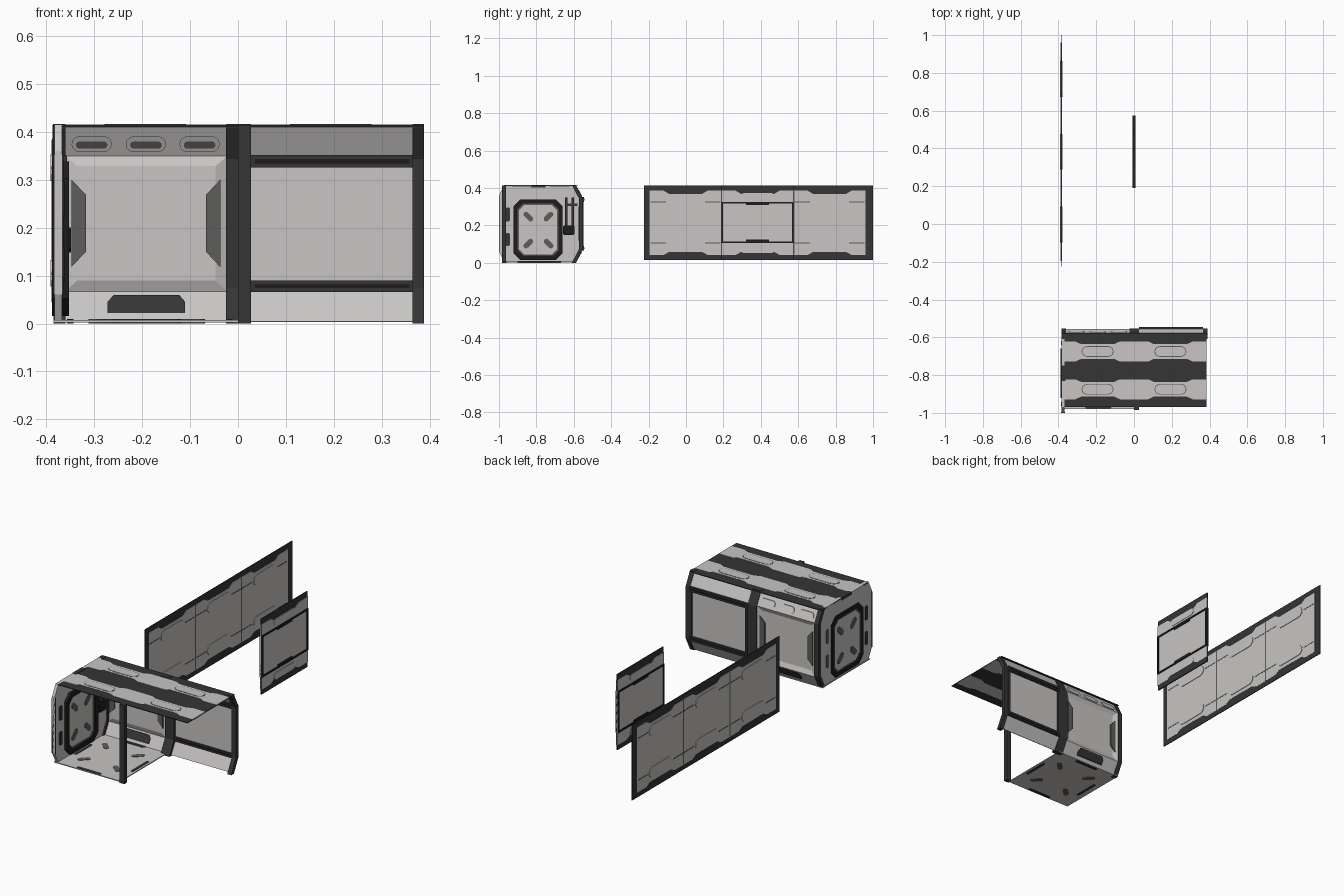
import bpy, bmesh, math

if "Cube" in bpy.data.objects:
    bpy.data.objects.remove(bpy.data.objects["Cube"])

def material(name, r, g, b):
    m = bpy.data.materials.new(name)
    m.diffuse_color = (r, g, b, 1)
    m.use_nodes = True
    m.node_tree.nodes["Principled BSDF"].inputs["Base Color"].default_value = m.diffuse_color
    return m

LIGHT = material("light_panel", 0.58, 0.56, 0.55)
DARK = material("dark_frame", 0.033, 0.035, 0.034)
BLACK = material("black_trim", 0.012, 0.012, 0.012)
GREY = material("vent_grey", 0.11, 0.11, 0.105)


def place(axis, u, v, w):
    return {'x': (w, u, v), 'y': (u, w, v), 'z': (u, v, w)}[axis]


def finish(name, bm, mat):
    bmesh.ops.recalc_face_normals(bm, faces=bm.faces)
    me = bpy.data.meshes.new(name)
    bm.to_mesh(me)
    bm.free()
    me.materials.append(mat)
    ob = bpy.data.objects.new(name, me)
    bpy.context.collection.objects.link(ob)
    return ob


def prism(name, pts, axis, a, b, mat, warp=None):
    """Extrude a 2D outline along an axis from a to b; warp bends it onto a slope."""
    bm = bmesh.new()
    ends = []
    for w in (a, b):
        co = [place(axis, u, v, w) for u, v in pts]
        if warp:
            co = [warp(*c) for c in co]
        ends.append([bm.verts.new(c) for c in co])
        bm.faces.new(ends[-1])
    n = len(pts)
    for i in range(n):
        j = (i + 1) % n
        bm.faces.new((ends[0][i], ends[0][j], ends[1][j], ends[1][i]))
    return finish(name, bm, mat)


def ring(name, outer, inner, axis, a, b, mat):
    """Frame between two outlines with equal point counts."""
    bm = bmesh.new()
    loops = [[bm.verts.new(place(axis, u, v, w)) for u, v in pts]
             for pts, w in ((outer, a), (outer, b), (inner, b), (inner, a))]
    n = len(outer)
    for k in range(4):
        p, q = loops[k], loops[(k + 1) % 4]
        for i in range(n):
            j = (i + 1) % n
            bm.faces.new((p[i], p[j], q[j], q[i]))
    return finish(name, bm, mat)


def rect(u0, u1, v0, v1, c=0.0):
    if c == 0:
        return [(u0, v0), (u1, v0), (u1, v1), (u0, v1)]
    return [(u0 + c, v0), (u1 - c, v0), (u1, v0 + c), (u1, v1 - c),
            (u1 - c, v1), (u0 + c, v1), (u0, v1 - c), (u0, v0 + c)]


def pill(cu, cv, length, width, deg=0):
    r, h, a = width / 2, (length - width) / 2, math.radians(deg)
    out = []
    for k in range(14):
        t = math.pi * (k if k < 7 else k - 1) / 6 - math.pi / 2
        u, v = r * math.cos(t) + (h if k < 7 else -h), r * math.sin(t)
        out.append((cu + u * math.cos(a) - v * math.sin(a),
                    cv + u * math.sin(a) + v * math.cos(a)))
    return out


S = 0.385  # length of one panel section

def wavy(u0, n, lo, hi, dlo, dhi):
    """Strip outline, wide at the section seams and narrow in the middle."""
    def edge(base, d):
        pts = []
        for i in range(n):
            s = u0 + i * S
            pts += [(s, base), (s + .075, base), (s + .105, base + d),
                    (s + S - .105, base + d), (s + S - .075, base)]
        return pts + [(u0 + n * S, base)]
    return edge(lo, dlo) + edge(hi, -dhi)[::-1]


# --- ceiling: dark sheet with two wavy light strips and raised ovals
prism("ceiling_sheet", rect(-.385, .385, -.97, -.578), 'z', .410, .414, DARK)
for cy in (-.675, -.875):
    prism("ceiling_strip", wavy(-.385, 2, cy - .053, cy + .053, .014, .014),
          'z', .409, .415, LIGHT)
    for cx in (-.193, .193):
        prism("ceiling_oval_rim", pill(cx, cy, .17, .056), 'z', .412, .4155, GREY)
        prism("ceiling_oval", pill(cx, cy, .162, .048), 'z', .412, .4165, LIGHT)

# --- floor of the left bay, with diagonal vents and edge slots
prism("floor", rect(-.385, .0, -.98, -.585), 'z', .002, .007, LIGHT)
for sx in (-1, 1):
    for sy in (-1, 1):
        prism("floor_vent", pill(-.19 + sx * .095, -.785 + sy * .09, .065, .026, 45 * sx * sy),
              'z', .0, .009, GREY)
for y in (-.968, -.6):
    prism("floor_edge_slot", rect(-.26, -.12, y - .008, y + .008, .006), 'z', .0, .009, DARK)
for x in (-.35, -.018):
    prism("floor_side_slot", rect(x - .007, x + .007, -.86, -.72, .005), 'z', .0, .009, DARK)

# --- back ribs and the front post
rib = [(-.588, .416), (-.552, .347), (-.552, .07), (-.588, .0),
       (-.61, .0), (-.572, .074), (-.572, .343), (-.61, .416)]
for x0, x1 in ((-.385, -.36), (-.025, .027), (.364, .388)):
    prism("back_rib", rib, 'x', x0, x1, DARK)
prism("front_post", rect(.0, .027, -.985, -.962), 'z', .0, .414, DARK)

# --- back wall slopes for both bays
UP = [(-.590, .414), (-.556, .350), (-.560, .349), (-.594, .413)]
LOW = [(-.556, .066), (-.590, .003), (-.594, .004), (-.560, .067)]
for x0, x1 in ((-.36, -.025), (.027, .364)):
    prism("wall_upper_slope", UP, 'x', x0, x1, LIGHT)
    prism("wall_lower_slope", LOW, 'x', x0, x1, LIGHT)


def up_warp(x, y, z):
    return (x, y - .558 - (z - .350) * .53, z)


def low_warp(x, y, z):
    return (x, y - .558 - (.066 - z) * .54, z)


# ovals on the upper slope and grille on the lower slope of the left bay
for x in (-.305, -.192, -.080):
    prism("slope_oval_rim", pill(x, .374, .084, .033), 'y', -.007, .006, LIGHT, up_warp)
    prism("slope_oval_vent", pill(x, .372, .066, .015), 'y', -.009, .004, GREY, up_warp)
prism("slope_grille", [(-.272, .022), (-.11, .022), (-.11, .045), (-.122, .059),
                       (-.26, .059), (-.272, .045)], 'y', -.006, .006, DARK, low_warp)

# left bay panel: pushed towards the inside with bevelled edges
bm = bmesh.new()
loops = []
for u0, u1, v0, v1, y in ((-.36, -.022, .066, .35, -.556), (-.335, -.047, .09, .328, -.566),
                          (-.335, -.047, .09, .328, -.570), (-.36, -.022, .066, .35, -.560)):
    loops.append([bm.verts.new((u, y, v)) for u, v in rect(u0, u1, v0, v1)])
for k in range(4):
    p, q = loops[k], loops[(k + 1) % 4]
    if k != 1:
        for i in range(4):
            j = (i + 1) % 4
            bm.faces.new((p[i], p[j], q[j], q[i]))
bm.faces.new(loops[1])
bm.faces.new(loops[2])
finish("left_bay_panel", bm, LIGHT)
for c, s in ((-.347, 1), (-.037, -1)):
    prism("side_grille", [(c, .30), (c + s * .03, .268), (c + s * .03, .150), (c, .118)],
          'y', -.574, -.557, GREY)

# right bay panel with black frame and bars
prism("right_bay_panel", rect(.027, .364, .07, .35), 'y', -.560, -.556, LIGHT)
for z0, z1 in ((.325, .351), (.066, .090)):
    prism("frame_bar", rect(.027, .364, z0, z1), 'y', -.568, -.546, DARK)
    prism("frame_bar_inlay", rect(.035, .358, z0 + .008, z1 - .008), 'y', -.570, -.544, BLACK)
for x in (.027, .352):
    prism("frame_upright", rect(x, x + .012, .09, .325), 'y', -.556, -.548, DARK)

# --- end wall with hatch
end = [(-.972, .004), (-1, .06), (-1, .36), (-.972, .415),
       (-.588, .415), (-.556, .35), (-.556, .07), (-.588, .004)]
prism("end_wall", end, 'x', -.383, -.367, LIGHT)
prism("end_wall_edge", rect(-1, -.996, .06, .352), 'x', -.386, -.364, DARK)
prism("end_wall_top_tab", rect(-.83, -.75, .402, .416), 'x', -.386, -.363, DARK)
ring("hatch_frame", rect(-.922, -.660, .016, .338, .036), rect(-.900, -.682, .038, .316, .030),
     'x', -.388, -.352, BLACK)
ring("hatch_lip", rect(-.900, -.682, .038, .316, .030), rect(-.893, -.689, .045, .309, .028),
     'x', -.386, -.358, GREY)
prism("hatch_door", rect(-.893, -.689, .045, .309, .028), 'x', -.385, -.362, LIGHT)
for sy in (-1, 1):
    for sz in (-1, 1):
        prism("hatch_vent", pill(-.789 + sy * .054, .175 + sz * .072, .062, .028, 45 * sy * sz),
              'x', -.388, -.359, GREY)
for z0, z1 in ((.22, .295), (.09, .16)):
    prism("wall_slot", rect(-.965, -.942, z0, z1, .006), 'x', -.386, -.362, DARK)
    prism("outer_slot", rect(-.64, -.62, z0, z1, .006), 'x', -.386, -.375, GREY)
# latch box with two rods
for y in (-.640, -.606):
    prism("latch_rod", rect(y - .006, y + .006, .19, .35), 'x', -.367, -.357, DARK)
prism("latch_box", rect(-.658, -.596, .148, .200, .008), 'x', -.367, -.348, BLACK)
prism("latch_bracket", rect(-.646, -.58, .305, .318), 'x', -.367, -.360, DARK)

# --- long separate wall panel, three sections
X = -.385
prism("long_panel_sheet", rect(-.225, 1.0, .016, .414), 'x', X - .002, X + .002, DARK)
prism("long_panel_face", wavy(-.195, 3, .042, .386, .016, .018), 'x', X - .003, X + .003, LIGHT)
for i in range(3):
    c = -.195 + (i + .5) * S
    for z in (.105, .325):
        prism("long_panel_oval", pill(c, z, .19, .055), 'x', X - .006, X + .006, LIGHT)
        for s in (-1, 1):
            e = sorted((c + s * .105, c + s * .187))
            prism("long_panel_groove", rect(e[0], e[1], z - .003, z + .003),
                  'x', X - .0036, X + .0036, GREY)
for y in (.19, .575):
    prism("long_panel_seam", rect(y - .004, y + .004, .045, .383), 'x', X - .0036, X + .0036, GREY)

# --- short separate window panel
prism("short_panel_sheet", rect(.19, .575, .016, .414), 'x', -.003, .003, DARK)
prism("short_panel_face", wavy(.19, 1, .042, .386, .016, .018), 'x', -.004, .004, LIGHT)
ring("window_frame", rect(.19, .575, .106, .326), rect(.199, .566, .115, .317),
     'x', -.008, .008, BLACK)
for z0, z1 in ((.308, .318), (.114, .124)):
    prism("window_tab", rect(.322, .443, z0, z1), 'x', -.007, .007, BLACK)
for z in (.07, .355):
    prism("short_panel_oval", pill(.3825, z, .18, .036), 'x', -.006, .006, LIGHT)
